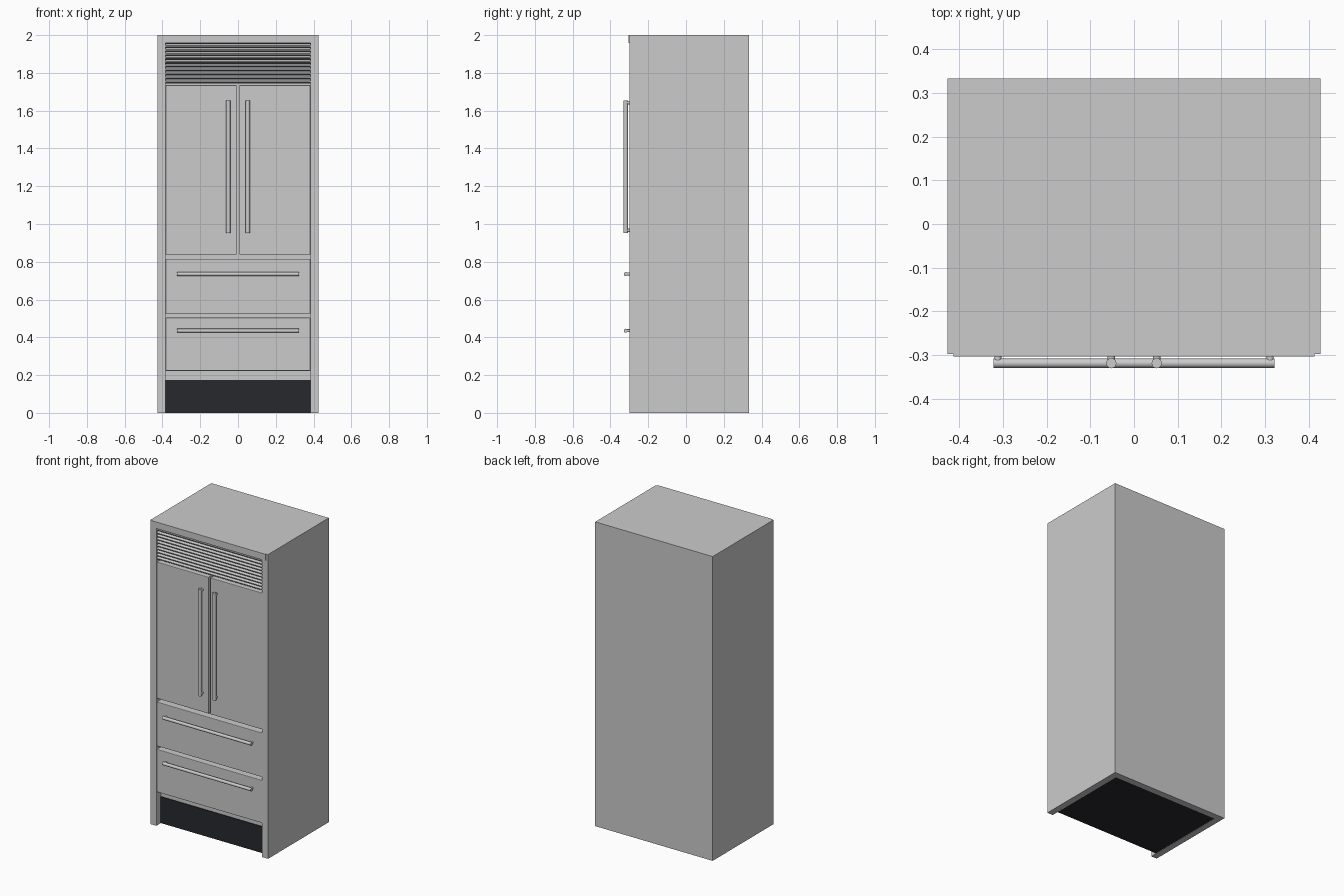
import bpy, math
from mathutils import Vector

if "Cube" in bpy.data.objects:
    bpy.data.objects.remove(bpy.data.objects["Cube"])

dark = bpy.data.materials.new("dark_plastic")
dark.diffuse_color = (0.02, 0.022, 0.026, 1)
dark.use_nodes = True
dark.node_tree.nodes["Principled BSDF"].inputs["Base Color"].default_value = dark.diffuse_color


def box(name, x, y, z, mat=None, bevel=0.0, tilt=0.0):
    """Box from (min, max) ranges, optionally bevelled or tilted about x."""
    r = (x, y, z)
    bpy.ops.mesh.primitive_cube_add(size=1, location=[(a + b) / 2 for a, b in r])
    o = bpy.context.object
    o.name = name
    o.scale = [b - a for a, b in r]
    bpy.ops.object.transform_apply(location=False, rotation=False, scale=True)
    o.rotation_euler.x = tilt
    if mat:
        o.data.materials.append(mat)
    if bevel:
        m = o.modifiers.new("bevel", 'BEVEL')
        m.width, m.segments = bevel, 2
    return o


def rod(name, a, b, radius):
    """Smooth cylinder between two points."""
    a, b = Vector(a), Vector(b)
    bpy.ops.mesh.primitive_cylinder_add(vertices=24, radius=radius,
                                        depth=(b - a).length, location=(a + b) / 2)
    o = bpy.context.object
    o.name = name
    o.rotation_euler = (b - a).to_track_quat('Z', 'Y').to_euler()
    bpy.ops.object.shade_smooth_by_angle(angle=math.radians(40))
    return o


W, IN = 0.427, 0.385          # half width, inner half width
FRONT, BACK, CORE = -0.298, 0.333, -0.25
BAR_Y = -0.319

# Cabinet shell
for side, s in (("left", -1), ("right", 1)):
    box(side + "_side_panel", sorted((s * IN, s * W)), (FRONT, BACK), (0, 2))
box("back_panel", (-IN, IN), (0.291, BACK), (0, 2))
box("top_panel", (-IN, IN), (FRONT, 0.291), (1.957, 2))
box("top_trim", (-0.413, 0.413), (-0.304, FRONT), (1.957, 2))
box("cabinet_core", (-IN, IN), (CORE, 0.291), (0.175, 1.745))

# Recessed plinth
box("toe_kick", (-IN, IN), (-0.255, 0.291), (0.002, 0.175), dark)

# Ventilation grille
box("grille_backing", (-IN, IN), (CORE, 0.291), (1.745, 1.957), dark)
SLATS = 10
pitch = (1.957 - 1.748) / SLATS
for i in range(SLATS):
    z = 1.748 + pitch * (i + 0.5)
    box(f"grille_slat_{i + 1}", (-IN, IN), (-0.293, -0.263),
        (z - 0.004, z + 0.004), tilt=math.radians(20))

# Double doors with vertical bar handles
for side, s in (("left", -1), ("right", 1)):
    box(side + "_door", sorted((s * 0.007, s * 0.383)), (FRONT, CORE),
        (0.838, 1.735), bevel=0.003)
    hx = s * 0.052
    rod(side + "_door_handle", (hx, BAR_Y, 0.953), (hx, BAR_Y, 1.655), 0.0115)
    for part, z in (("lower", 0.966), ("upper", 1.642)):
        rod(f"{side}_door_handle_{part}_mount", (hx, BAR_Y, z), (hx, FRONT, z), 0.009)

# Drawers with horizontal bar handles
for side, z0, z1, hz in (("upper", 0.525, 0.815, 0.735), ("lower", 0.223, 0.504, 0.435)):
    box(side + "_drawer", (-0.383, 0.383), (FRONT, CORE), (z0, z1), bevel=0.003)
    rod(side + "_drawer_handle", (-0.322, BAR_Y, hz), (0.322, BAR_Y, hz), 0.0105)
    for part, s in (("left", -1), ("right", 1)):
        rod(f"{side}_drawer_handle_{part}_mount",
            (s * 0.312, BAR_Y, hz), (s * 0.312, FRONT, hz), 0.008)
